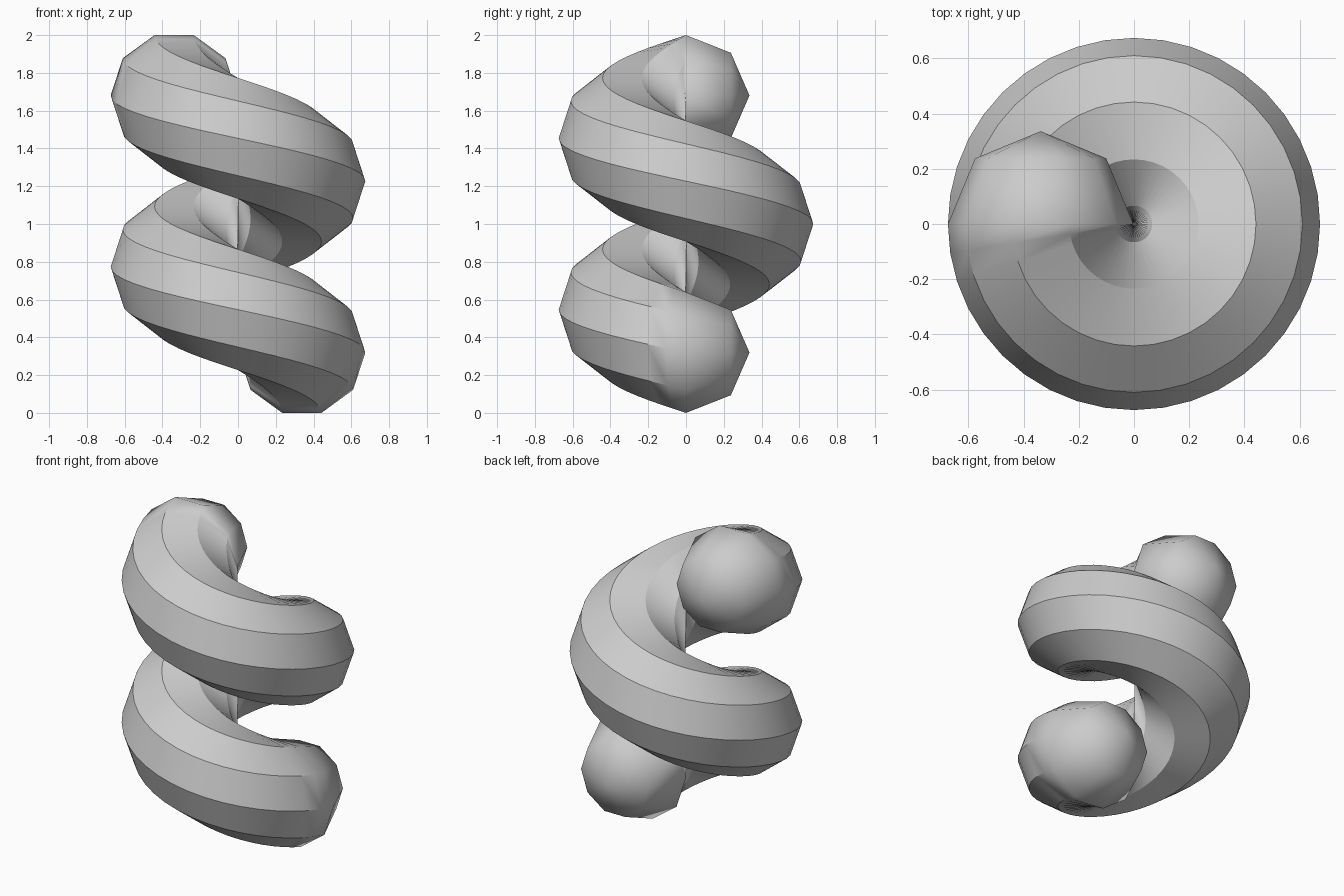
import bpy
import bmesh
from math import cos, sin, pi, radians
from mathutils import Vector

if "Cube" in bpy.data.objects:
    bpy.data.objects.remove(bpy.data.objects["Cube"], do_unlink=True)

COIL = 0.338          # distance of the tube centre from the axis
TUBE = 0.336          # tube radius
SIDES = 10
STEPS = 60            # forty steps per turn, one and a half turns
TURNS = 1.5
LOW = TUBE * sin(radians(72))
HIGH = 2 - LOW

bm = bmesh.new()


def ring(t, scale=1.0, push=0.0):
    """Ten-sided section at fraction t of the coil, pushed back for a cap."""
    a = -2 * pi * TURNS * t
    out = Vector((cos(a), sin(a), 0))
    centre = out * COIL + Vector((0, push, LOW + (HIGH - LOW) * t))
    verts = []
    for k in range(SIDES):
        p = 2 * pi * k / SIDES
        verts.append(bm.verts.new(
            centre + (out * cos(p) + Vector((0, 0, sin(p)))) * TUBE * scale))
    return verts


def pole(t):
    a = -2 * pi * TURNS * t
    return bm.verts.new((COIL * cos(a), TUBE, LOW + (HIGH - LOW) * t))


def bridge(one, two):
    for k in range(SIDES):
        n = (k + 1) % SIDES
        bm.faces.new((one[k], one[n], two[n], two[k]))


def fan(tip, loop):
    for k in range(SIDES):
        bm.faces.new((tip, loop[k], loop[(k + 1) % SIDES]))


# Coiled tube
coil = [ring(i / STEPS) for i in range(STEPS + 1)]
for one, two in zip(coil, coil[1:]):
    bridge(one, two)

# Rounded caps at both ends
c45 = cos(pi / 4)
for t, end in ((0, coil[0]), (1, coil[-1])):
    mid = ring(t, c45, TUBE * c45)
    bridge(end, mid)
    fan(pole(t), mid)

# Consistent outward faces, smooth along the coil with crisp long edges
bmesh.ops.recalc_face_normals(bm, faces=bm.faces)
if bm.calc_volume(signed=True) < 0:
    bmesh.ops.reverse_faces(bm, faces=bm.faces)
for f in bm.faces:
    f.smooth = True
for one, two in zip(coil[1:-2], coil[2:-1]):
    for u, v in zip(one, two):
        bm.edges.get((u, v)).smooth = False

mesh = bpy.data.meshes.new("coiled_tube")
bm.to_mesh(mesh)
bm.free()

# Plain grey
grey = bpy.data.materials.new("light grey")
grey.use_nodes = True
colour = (0.6, 0.6, 0.6, 1)
grey.diffuse_color = colour
grey.node_tree.nodes["Principled BSDF"].inputs["Base Color"].default_value = colour
mesh.materials.append(grey)

tube = bpy.data.objects.new("coiled_tube", mesh)
bpy.context.collection.objects.link(tube)
